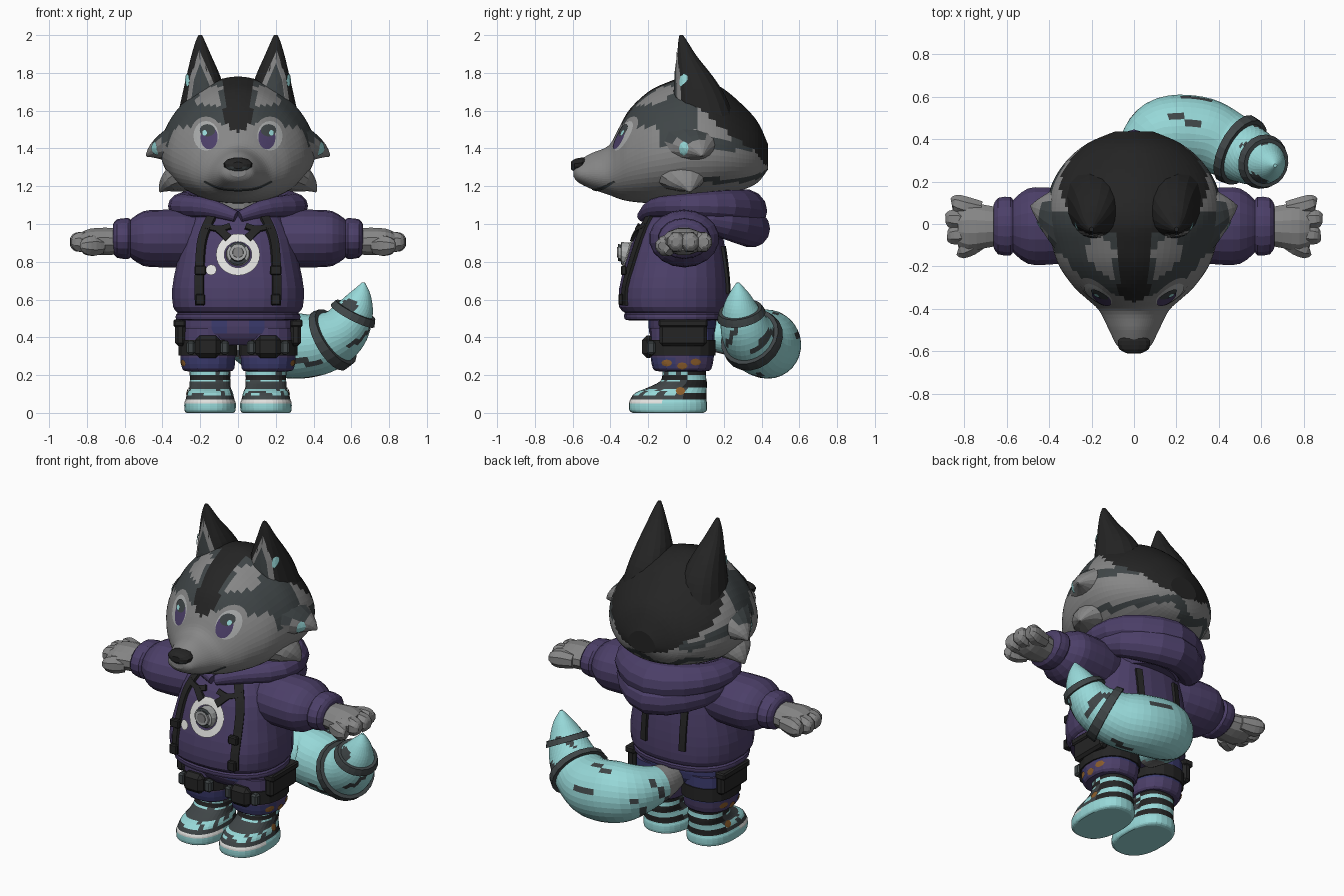
import bpy, bmesh, math
from mathutils import Vector
from mathutils.bvhtree import BVHTree

if "Cube" in bpy.data.objects:
    bpy.data.objects.remove(bpy.data.objects["Cube"])

PALETTE = {
    "black": (.018, .018, .018), "slate": (.05, .06, .063), "grey": (.24, .24, .24),
    "purple": (.072, .05, .14), "teal": (.31, .69, .69), "white": (.75, .75, .73),
    "brown": (.26, .11, .025), "blue": (.045, .045, .16), "silver": (.4, .41, .41)}
MATS, HOST = {}, {}
for mat_name, rgb in PALETTE.items():
    m = bpy.data.materials.new(mat_name)
    m.use_nodes = True
    m.diffuse_color = (*rgb, 1)
    m.node_tree.nodes["Principled BSDF"].inputs["Base Color"].default_value = (*rgb, 1)
    MATS[mat_name] = m


def build(name, verts, faces, color, toward=None):
    """Make an object; color is a material name or a rule on the face centre."""
    bm = bmesh.new()
    vs = [bm.verts.new(v) for v in verts]
    for f in faces:
        bm.faces.new([vs[i] for i in f])
    bm.normal_update()
    if toward is None:
        bmesh.ops.recalc_face_normals(bm, faces=bm.faces[:])
    elif sum(f.normal.dot(toward) for f in bm.faces) < 0:
        bmesh.ops.reverse_faces(bm, faces=bm.faces[:])
    me = bpy.data.meshes.new(name)
    used = []
    for f in bm.faces:
        c = color(f.calc_center_median()) if callable(color) else color
        if c not in used:
            used.append(c)
            me.materials.append(MATS[c])
        f.material_index = used.index(c)
    bm.to_mesh(me)
    bm.free()
    ob = bpy.data.objects.new(name, me)
    bpy.context.scene.collection.objects.link(ob)
    HOST[name] = BVHTree.FromPolygons([Vector(v) for v in verts], faces)
    return ob


def spline(st, k):
    """Catmull-Rom through tuples of any length."""
    out = []
    for i in range(len(st) - 1):
        a, b, c, d = st[max(i - 1, 0)], st[i], st[i + 1], st[min(i + 2, len(st) - 1)]
        for j in range(k):
            t = j / k
            out.append(tuple(q + .5 * t * (r - p + t * (2*p - 5*q + 4*r - s + t * (3*(q - r) + s - p)))
                             for p, q, r, s in zip(a, b, c, d)))
    return out + [tuple(st[-1])]


def sweep(name, st, color, n=16, k=3, normal=None, side=(1, 0, 0), p=2.0, egg=0.0):
    """Loft rings (x, y, z, half width, half height) along a path."""
    pts = spline(st, k)
    verts, faces = [], []
    for i, q in enumerate(pts):
        lo, hi = pts[max(i - 1, 0)], pts[min(i + 1, len(pts) - 1)]
        t = Vector(normal) if normal else (Vector(hi[:3]) - Vector(lo[:3])).normalized()
        u = Vector(side)
        u = (u - t * u.dot(t)).normalized()
        v = u.cross(t)
        for j in range(n):
            a = math.tau * (j + .5) / n
            ca, sa = [math.copysign(abs(w) ** (2 / p), w) for w in (math.cos(a), math.sin(a))]
            verts.append(Vector(q[:3]) + u * ca * max(q[3], .003) * (1 - egg * sa) + v * sa * max(q[4], .003))
    for i in range(len(pts) - 1):
        for j in range(n):
            e = (j + 1) % n
            faces.append((i*n + j, i*n + e, i*n + n + e, i*n + n + j))
    faces += [tuple(range(n)), tuple(range(len(verts) - n, len(verts)))]
    return build(name, verts, faces, color)


def project(host, a, b, d, off):
    """Drop a 2D point on a host surface along direction d."""
    o = Vector((a, 0, b)) if d.y else Vector((0, a, b))
    hit, nor, _, _ = HOST[host].ray_cast(o - d * 2, d)
    if hit is None:
        hit, nor, _, _ = HOST[host].find_nearest(o - d * .3)
    if nor.dot(d) > 0:
        nor = -nor
    return hit + nor * off


FRONT, BACK = Vector((0, 1, 0)), Vector((0, -1, 0))


def decal(name, host, outline, color, off=.004, d=FRONT, rings=4, hole=0.0):
    """Thin painted plate following the host; hole > 0 leaves an open centre."""
    n = len(outline)
    ca, cb = [sum(p[i] for p in outline) / n for i in (0, 1)]
    verts, faces = [], []
    for r in range(rings + 1):
        f = max(.02, hole + (1 - hole) * r / rings)
        verts += [project(host, ca + (a - ca) * f, cb + (b - cb) * f, d, off) for a, b in outline]
    for r in range(rings):
        for j in range(n):
            e = (j + 1) % n
            faces.append((r*n + j, r*n + e, r*n + n + e, r*n + n + j))
    if not hole:
        faces.append(tuple(range(n)))
    return build(name, verts, faces, color, -d)


def oval(a, b, ra, rb, n=20):
    return [(a + ra * math.cos(math.tau * i / n), b + rb * math.sin(math.tau * i / n)) for i in range(n)]


def strap(name, host, pts, width, color, d=FRONT, thick=.02):
    pts = spline(pts, 5)
    verts = []
    for i, (a, b) in enumerate(pts):
        lo, hi = pts[max(i - 1, 0)], pts[min(i + 1, len(pts) - 1)]
        t = Vector((hi[0] - lo[0], hi[1] - lo[1])).normalized() * width / 2
        verts += [project(host, a - t.y * s, b + t.x * s, d, thick * .8) for s in (-1, 1)]
    faces = [(2*i, 2*i + 1, 2*i + 3, 2*i + 2) for i in range(len(pts) - 1)]
    ob = build(name, verts, faces, color, -d)
    ob.modifiers.new("thickness", 'SOLIDIFY').thickness = thick


def box(name, loc, size, color, bevel=.015):
    x, y, z = [s / 2 for s in size]
    ob = sweep(name, [(0, 0, -z, x * 1.414, y * 1.414), (0, 0, z, x * 1.414, y * 1.414)],
               color, n=4, k=1, normal=(0, 0, 1))
    ob.location = loc
    b = ob.modifiers.new("bevel", 'BEVEL')
    b.width, b.segments = bevel, 1


# Head: lofted from nose to back of skull
def head_color(c):
    x, y, z = abs(c.x), c.y, c.z
    zig = .03 * abs((x * 8) % 2 - 1)
    if y > -.03 and z > 1.665 - .85 * y + zig:
        return "black"
    if y < .05 and z > 1.49 and x < min(.072, .03 + .6 * (z - 1.49)):
        return "black"
    if -.27 < y < 0 and 1.63 < z < 1.73 and .09 < x < .2 + .5 * (1.7 - z):
        return "grey"
    if -.4 < y < .05 and z > 1.54 - .1 * x:
        return "slate"
    if x > .28 and -.14 < y < .04 and 1.42 < z < 1.54:
        return "slate"
    wave = .03 * math.sin(17 * c.x + 9 * y)
    if y > .06 and (abs(z - 1.39 - wave) < .028 or abs(z - 1.24 + wave) < .022):
        return "slate"
    return "grey"


profile = [(-.595, 1.31, 1.25, .04), (-.57, 1.335, 1.22, .08), (-.5, 1.375, 1.185, .115),
           (-.41, 1.415, 1.155, .16), (-.36, 1.5, 1.135, .21), (-.3, 1.605, 1.12, .275),
           (-.2, 1.7, 1.11, .345), (-.1, 1.75, 1.11, .38), (0, 1.78, 1.12, .4), (.1, 1.765, 1.13, .4),
           (.2, 1.715, 1.15, .375), (.3, 1.63, 1.18, .31), (.38, 1.54, 1.22, .215), (.435, 1.42, 1.29, .09)]
sweep("head", [(0, y, (t + b) / 2, w, (t - b) / 2) for y, t, b, w in profile],
      head_color, n=60, k=5, normal=(0, 1, 0), egg=.2)
sweep("nose", [(0, -.61, 1.31, .03, .018), (0, -.59, 1.31, .07, .035), (0, -.55, 1.315, .075, .038),
               (0, -.52, 1.33, .04, .02)], lambda c: "black" if c.z > 1.3 else "slate",
      n=12, k=2, normal=(0, 1, 0), egg=-.1)
strap("mouth", "head", [(-.18, 1.225), (-.1, 1.19), (0, 1.18), (.1, 1.19), (.18, 1.225)], .008, "slate", thick=.004)

for s, tag in ((1, "left"), (-1, "right")):
    # Ear with painted inside
    sweep(tag + "_ear", [(.175*s, .1, 1.56, .15, .16), (.18*s, .075, 1.68, .118, .135), (.183*s, .045, 1.78, .092, .1),
                         (.194*s, .005, 1.89, .054, .052), (.199*s, -.015, 1.96, .028, .027),
                         (.2*s, -.025, 2, .01, .01)], "black", n=16, normal=(0, 0, 1), p=2.3)
    for part, f, c, off in (("rim", 1, "grey", .004), ("inner", .64, "slate", .008)):
        tri = [(.1, 1.66), (.19, 1.6), (.272, 1.62), (.25, 1.78), (.205, 1.92), (.14, 1.77)]
        decal(tag + "_ear_" + part, tag + "_ear",
              [(s * (.195 + (a - .195) * f), 1.73 + (b - 1.73) * f) for a, b in tri], c, off)
    decal(tag + "_ear_spot", tag + "_ear", oval(.262*s, 1.76, .011, .035, 8), "teal", .008)

    # Cheek tufts
    sweep(tag + "_cheek_tuft", [(.27*s, .03, 1.42, .22, .16), (.37*s, .055, 1.41, .135, .09),
                                (.445*s, .075, 1.385, .055, .042), (.485*s, .085, 1.36, .005, .005)],
          lambda c: "slate" if c.z > 1.44 and c.y < .12 else "grey", n=14, side=(0, 1, 0))
    sweep(tag + "_jaw_tuft", [(.24*s, -.03, 1.28, .17, .11), (.34*s, .0, 1.235, .11, .07),
                              (.39*s, .015, 1.2, .05, .035), (.415*s, .02, 1.17, .005, .005)],
          "grey", n=12, side=(0, 1, 0))
    decal(tag + "_cheek_spot", tag + "_cheek_tuft", oval(-.01, 1.4, .025, .035, 8), "teal", .005, Vector((-s, 0, 0)))

    # Eyes in stacked plates
    for i, (part, x, z, ra, rb, c) in enumerate((
            ("rim", .168, 1.47, .085, .098, "grey"), ("white", .167, 1.465, .066, .078, "silver"),
            ("iris", .15, 1.455, .045, .062, "purple"), ("lid", .158, 1.492, .04, .032, "slate"),
            ("glint", .172, 1.478, .012, .014, "teal"))):
        decal(f"{tag}_eye_{part}", "head", oval(x * s, z, ra, rb), c, .0025 * (i + 1))

    # Sleeve, cuff and paw
    arm = [(.15, .13, .12), (.28, .17, .15), (.42, .185, .152), (.5, .18, .145), (.555, .14, .112),
           (.57, .125, .1), (.582, .14, .108), (.64, .135, .102), (.662, .1, .075)]
    sweep(tag + "_sleeve", [(x * s, -.01, .923, a, b) for x, a, b in arm], "purple", n=18, k=2,
          normal=(1, 0, 0), side=(0, 1, 0))
    palm = [(.62, .09, .07), (.7, .105, .075), (.78, .12, .07), (.83, .095, .05)]
    sweep(tag + "_palm", [(x * s, -.012, .908, a, b) for x, a, b in palm], "grey", n=12, k=2,
          normal=(1, 0, 0), side=(0, 1, 0))
    for i, (y0, y1, x1) in enumerate(((-.08, -.125, .83), (-.045, -.055, .88), (.015, .025, .888), (.07, .1, .86))):
        z = .885 if i == 0 else .905
        sweep(f"{tag}_finger_{i}", [(.72*s, y0, z, .04, .045), ((x1 - .06)*s, (y0 + y1) / 2, z, .05, .058),
                                    ((x1 - .015)*s, y1, z, .042, .045), (x1*s, y1, z, .022, .022)],
              "grey", n=8, k=2, side=(0, 1, 0))

# Hoodie
body = [(.49, .3, -.3, .19), (.495, .33, -.325, .215), (.52, .33, -.33, .22), (.53, .322, -.325, .215),
        (.56, .345, -.355, .23), (.66, .35, -.355, .23), (.78, .328, -.325, .22), (.92, .295, -.28, .2),
        (1.03, .24, -.22, .18), (1.1, .15, -.14, .12)]
sweep("hoodie", [(0, (f + b) / 2, z, w, (b - f) / 2) for z, w, f, b in body], "purple", n=28, k=2,
      normal=(0, 0, 1), p=2.4)


def loop(half):
    return half + [(-x, *r) for x, *r in reversed(half[:-1])]


sweep("hood_collar", loop([(-.01, -.23, 1.04, .03, .03), (-.15, -.17, 1.085, .05, .045), (-.28, -.01, 1.095, .065, .08),
                           (-.23, .2, 1.09, .09, .1), (0, .31, 1.07, .115, .12)]), "purple", n=14, side=(0, 0, 1))
sweep("hood_fold", loop([(-.3, -.02, 1.05, .04, .04), (-.24, .2, 1.01, .085, .08), (0, .345, .975, .1, .1)]),
      "purple", n=14, side=(0, 0, 1))
sweep("hood_lining", [(0, .07, .92, .2, .18), (0, .08, 1.05, .27, .25), (0, .1, 1.12, .2, .2)], "purple",
      n=20, normal=(0, 0, 1))
sweep("neck", [(0, -.01, 1, .15, .15), (0, -.01, 1.2, .18, .17)], "grey", normal=(0, 0, 1), k=1)

# Harness straps and clips
for s, tag in ((1, "left"), (-1, "right")):
    strap(tag + "_strap", "hoodie", [(.13*s, 1.05), (.185*s, .92), (.2*s, .75), (.2*s, .57)], .04, "black")
    strap(tag + "_cross_strap", "hoodie", [(.17*s, .985), (.1*s, .97), (.04*s, .985)], .025, "black")
    strap(tag + "_badge_strap", "hoodie", [(.1*s, .97), (.05*s, .92)], .04, "black")
    strap(tag + "_back_strap", "hoodie", [(.13*s, .88), (.13*s, .63)], .035, "black", BACK)
    box(tag + "_upper_clip", (.2*s, -.33, .755), (.06, .03, .05), "black", .006)
    box(tag + "_lower_clip", (.2*s, -.345, .6), (.05, .025, .06), "black", .006)

# Round badge with a knob
decal("badge_ring", "hoodie", oval(0, .835, .115, .11, 28), "white", .009, hole=.62)
decal("badge_dot", "hoodie", oval(-.14, .755, .028, .028, 12), "white", .009)
sweep("badge_knob", [(0, -.27, .835, .065, .065), (0, -.325, .84, .065, .063), (0, -.342, .845, .06, .06),
                     (0, -.345, .845, .045, .045), (0, -.36, .85, .045, .045)],
      lambda c: "slate" if c.y < -.343 and abs(c.z - .85) > .03 else "silver", n=14, k=1, normal=(0, 1, 0))
sweep("badge_lens", [(0, -.355, .85, .03, .03), (0, -.364, .85, .028, .028)], "grey", n=12, k=1, normal=(0, 1, 0))


# Shorts, gear and boots
def shorts(c):
    cuff = c.y < -.08 and .24 < c.z < .29
    panel = c.y < -.1 and .04 < abs(c.x) < .11 and c.z > .42
    return "blue" if cuff or panel or (c.z > .3 and c.y > .04) else "purple"


sweep("shorts_hips", [(0, -.02, .36, .26, .13), (0, -.02, .42, .3, .175), (0, -.02, .53, .3, .18)], shorts,
      n=24, normal=(0, 0, 1), p=2.5)


def boot_color(c):
    if c.z < .045:
        return "teal"
    if c.z < .068:
        return "white" if c.y < -.1 else "teal"
    if c.y > .0:
        return "teal" if .105 < c.z < .135 or .18 < c.z < .2 else "black"
    if c.z < .09 or .13 < c.z < .16 or c.z > .215:
        return "slate"
    if .172 < c.z < .2:
        return "black"
    return "slate" if math.sin(37 * c.x + 60 * c.y) > .6 else "teal"


for s, tag in ((1, "left"), (-1, "right")):
    leg = tag + "_shorts_leg"
    sweep(leg, [(.155*s, -.02, .22, .11, .12), (.158*s, -.02, .235, .14, .155), (.16*s, -.02, .33, .148, .17),
                (.16*s, -.02, .45, .145, .17)], shorts, n=18, normal=(0, 0, 1), p=2.3)
    sweep(tag + "_thigh_band", [(.16*s, -.02, .305, .156, .176), (.16*s, -.02, .385, .156, .176)], "black",
          n=18, k=1, normal=(0, 0, 1), p=2.3)
    box(tag + "_pouch", (.305*s, -.015, .425), (.055, .25, .14), "black")
    box(tag + "_pouch_flap", (.31*s, -.015, .475), (.065, .26, .04), "black", .008)
    box(tag + "_knee_pad", (.16*s, -.2, .35), (.135, .065, .12), "black", .025)
    for dx in (-.09, .09):
        box(f"{tag}_knee_buckle_{'outer' if dx > 0 else 'inner'}", ((.16 + dx)*s, -.185, .345), (.045, .045, .07), "slate", .01)
    for i, (y, z) in enumerate(((-.1, .265), (-.02, .25), (.05, .27))):
        decal(f"{tag}_patch_{i}", leg, oval(y, z, .028, .018, 8), "brown", .005, Vector((-s, 0, 0)))
    foot = [(0, .125, -.28, .09), (.012, .135, -.3, .11), (.05, .137, -.302, .112), (.07, .13, -.295, .108),
            (.105, .122, -.27, .108), (.135, .11, -.2, .11), (.165, .108, -.14, .11), (.2, .108, -.125, .105),
            (.26, .115, -.125, .105)]
    sweep(tag + "_boot", [(.148*s, (f + b) / 2, z, w, (b - f) / 2) for z, w, f, b in foot], boot_color,
          n=30, normal=(0, 0, 1), p=2.4)
    decal(tag + "_boot_patch", tag + "_boot", oval(-.03, .115, .025, .022, 8), "brown", .005, Vector((-s, 0, 0)))

# Tail with bands
tail = [(0, .12, .41, .08, .08), (.02, .29, .4, .115, .115), (.13, .42, .38, .17, .165), (.3, .43, .355, .175, .17),
        (.44, .375, .365, .16, .155), (.55, .32, .43, .14, .135), (.615, .29, .53, .105, .105),
        (.65, .28, .62, .06, .06), (.665, .275, .69, .008, .008)]
TAIL_SIDE = (0, .5, -.85)


def tail_color(c):
    if c.x < .05 and c.y < .27:
        return "grey"
    streak = math.sin(9 * c.x + 5 * c.z) * math.sin(34 * c.y - 27 * c.z + 5 * c.x + 1)
    return "slate" if streak > .74 and c.z < .6 else "teal"


sweep("tail", tail, tail_color, n=32, k=6, side=TAIL_SIDE)
fine = spline(tail, 6)
for name, i in (("tail_lower_band", 26), ("tail_upper_band", 35)):
    sweep(name, [(x, y, z, a * 1.1 + .008, b * 1.1 + .008) for x, y, z, a, b in fine[i:i + 3]],
          "slate", n=20, k=1, side=TAIL_SIDE)
